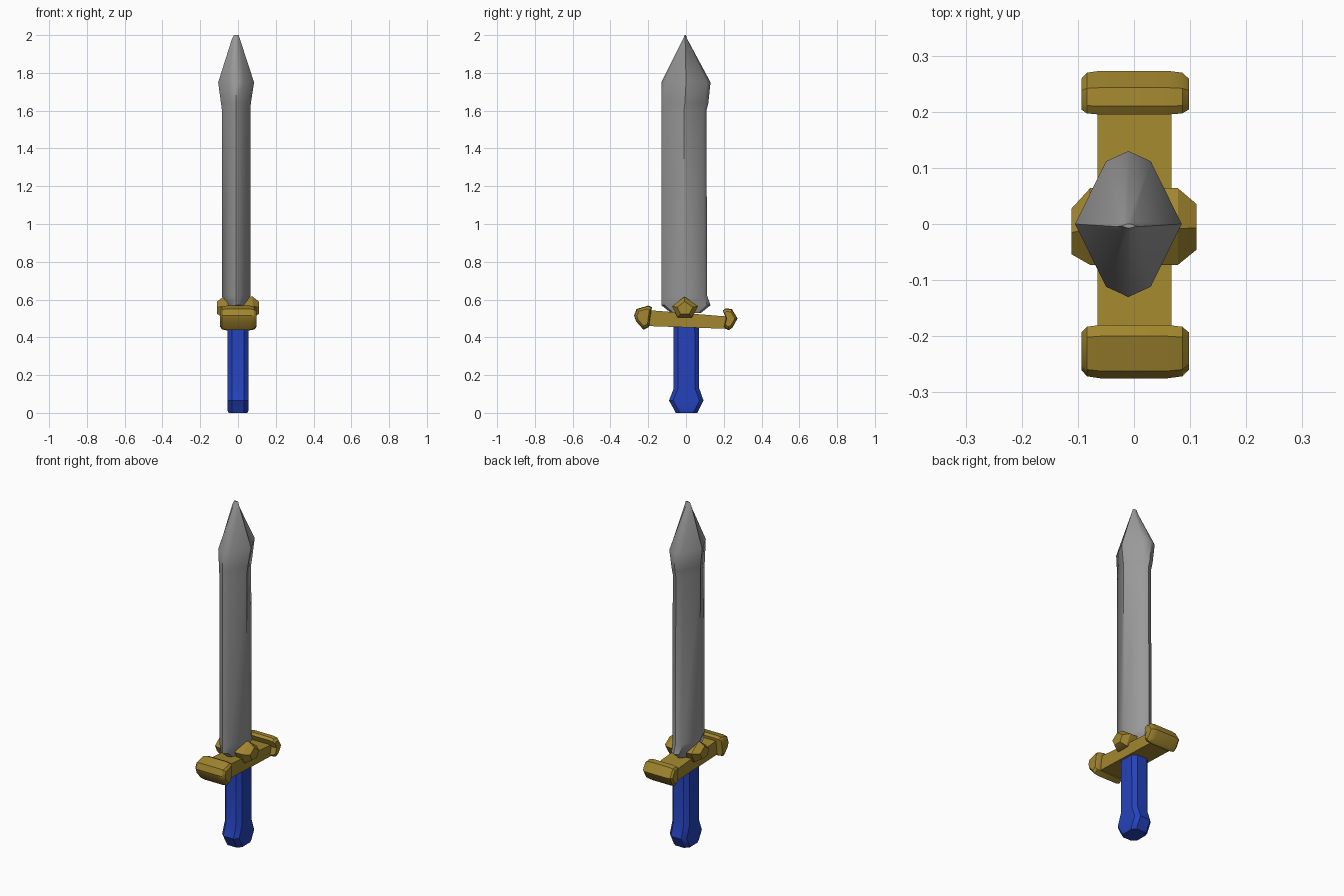
import bpy, bmesh, math
from mathutils import Vector

if "Cube" in bpy.data.objects:
    bpy.data.objects.remove(bpy.data.objects["Cube"])


def material(name, rgb):
    m = bpy.data.materials.new(name)
    m.diffuse_color = (*rgb, 1)
    m.use_nodes = True
    m.node_tree.nodes["Principled BSDF"].inputs["Base Color"].default_value = m.diffuse_color
    return m


STEEL = material("steel grey", (0.32, 0.32, 0.32))
GOLD = material("gold", (0.36, 0.24, 0.028))
BLUE = material("royal blue", (0.018, 0.055, 0.5))


def loft(name, rings, mat, angle):
    """Skin a list of equal-length point rings and cap both ends."""
    bm = bmesh.new()
    loops = [[bm.verts.new(p) for p in ring] for ring in rings]
    for a, b in zip(loops, loops[1:]):
        for i in range(len(a)):
            j = (i + 1) % len(a)
            bm.faces.new((a[i], a[j], b[j], b[i]))
    bm.faces.new(loops[0])
    bm.faces.new(loops[-1])
    bmesh.ops.recalc_face_normals(bm, faces=bm.faces)
    mesh = bpy.data.meshes.new(name)
    bm.to_mesh(mesh)
    bm.free()
    mesh.materials.append(mat)
    ob = bpy.data.objects.new(name, mesh)
    bpy.context.collection.objects.link(ob)
    bpy.context.view_layer.objects.active = ob
    ob.select_set(True)
    bpy.ops.object.shade_smooth_by_angle(angle=math.radians(angle))
    ob.select_set(False)
    return ob


def blade_ring(z, x0, x1, y0, y1):
    """Eight-sided lens section, long along y."""
    cx, cy = (x0 + x1) / 2, (y0 + y1) / 2
    hx, hy = (x1 - x0) / 2, (y1 - y0) / 2
    pts = [(1, 0), (.42, .86), (0, 1), (-.42, .86),
           (-1, 0), (-.42, -.86), (0, -1), (.42, -.86)]
    return [(cx + px * hx, cy + py * hy, z) for px, py in pts]


def grip_ring(z, hx, y0, y1, c=0.022):
    """Rectangle with chamfered corners."""
    return [(hx, y0 + c, z), (hx, y1 - c, z), (hx - c, y1, z), (c - hx, y1, z),
            (-hx, y1 - c, z), (-hx, y0 + c, z), (c - hx, y0, z), (hx - c, y0, z)]


def side_ring(x, profile, scale=1.0, shift=0.0):
    """A (y, z) profile placed at x, scaled about its middle."""
    cy = sum(p[0] for p in profile) / len(profile)
    cz = sum(p[1] for p in profile) / len(profile)
    return [(x, cy + (y - cy) * scale + shift, cz + (z - cz) * scale)
            for y, z in profile]


# Blade: foot, long body, flared shoulder and point
loft("blade", [blade_ring(*r) for r in (
    (0.53, -0.055, 0.04, -0.08, 0.08),
    (0.57, -0.07, 0.05, -0.13, 0.13),
    (0.62, -0.085, 0.065, -0.13, 0.112),
    (1.60, -0.085, 0.065, -0.13, 0.108),
    (1.64, -0.09, 0.068, -0.13, 0.118),
    (1.75, -0.105, 0.085, -0.13, 0.13),
    (1.98, -0.032, 0.01, -0.015, 0.006),
    (2.00, -0.022, 0.004, -0.007, 0.0))], STEEL, 40)

# Grip with a swollen pommel
loft("grip", [grip_ring(*r) for r in (
    (0.0, 0.05, -0.055, 0.06),
    (0.012, 0.055, -0.06, 0.066),
    (0.065, 0.055, -0.09, 0.093),
    (0.13, 0.055, -0.065, 0.07),
    (0.49, 0.055, -0.065, 0.068))], BLUE, 35)

# Crossguard bar, slightly tilted
bar = [(-0.21, 0.46), (0.22, 0.445), (0.22, 0.51), (-0.21, 0.55 - 0.005)]
loft("crossguard_bar", [side_ring(-0.065, bar), side_ring(0.067, bar)], GOLD, 30)

# Knobs on the guard ends
front = [(-0.275, 0.515), (-0.262, 0.55), (-0.20, 0.568), (-0.18, 0.56),
         (-0.19, 0.50), (-0.195, 0.455), (-0.225, 0.44), (-0.265, 0.485)]
back = [(0.195, 0.542), (0.21, 0.553), (0.243, 0.55), (0.273, 0.50),
        (0.245, 0.45), (0.225, 0.437), (0.20, 0.455), (0.212, 0.50)]
for name, prof in (("front_guard_knob", front), ("back_guard_knob", back)):
    loft(name, [side_ring(x, prof, s) for x, s in (
        (-0.094, 0.7), (-0.084, 0.93), (-0.06, 1),
        (0.06, 1), (0.086, 0.93), (0.098, 0.7))], GOLD, 35)

# Five-sided studs on both faces of the guard
stud = [(-0.008, 0.615), (0.064, 0.565), (0.032, 0.505),
        (-0.045, 0.505), (-0.073, 0.565)]
for name, s, shift in (("right_stud", 1, 0.0), ("left_stud", -1, -0.008)):
    loft(name, [side_ring(s * 0.03, stud), side_ring(s * 0.078, stud),
                side_ring(s * 0.111, stud, 0.6, shift)], GOLD, 30)
